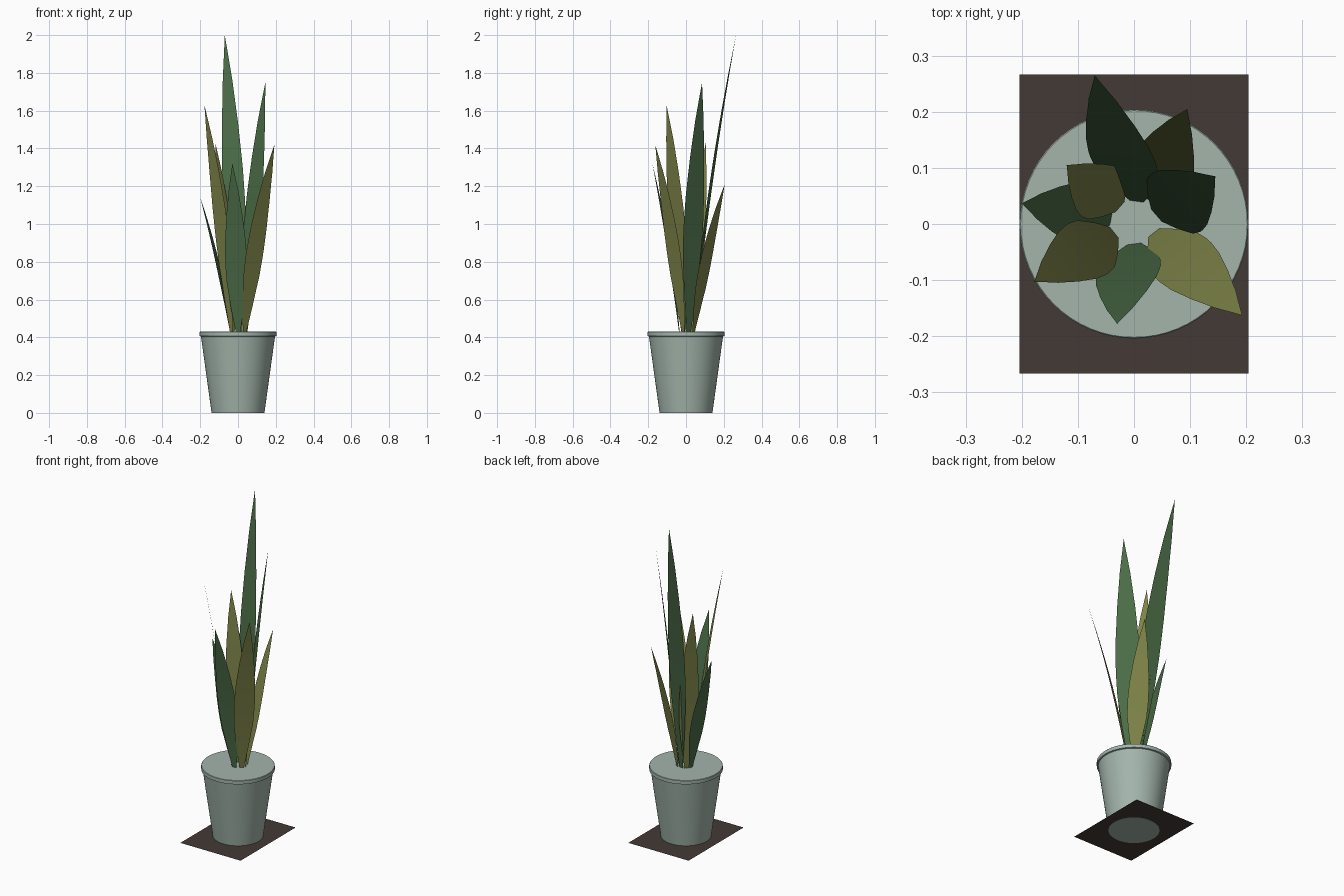
import bpy
import bmesh
from math import sin, cos, pi
from mathutils import Vector

old = bpy.data.objects.get("Cube")
if old:
    bpy.data.objects.remove(old, do_unlink=True)


def material(name, srgb):
    lin = [((c / 255 + 0.055) / 1.055) ** 2.4 for c in srgb] + [1.0]
    m = bpy.data.materials.new(name)
    m.use_nodes = True
    m.diffuse_color = lin
    bsdf = m.node_tree.nodes["Principled BSDF"]
    bsdf.inputs["Base Color"].default_value = lin
    bsdf.inputs["Roughness"].default_value = 0.8
    return m


GREEN = material("leaf green", (74, 107, 70))
OLIVE = material("leaf olive", (127, 133, 73))
GLAZE = material("pale grey green glaze", (163, 181, 171))
BROWN = material("dark brown", (68, 58, 53))


def finish(bm, name, mat):
    me = bpy.data.meshes.new(name)
    bm.to_mesh(me)
    bm.free()
    me.materials.append(mat)
    ob = bpy.data.objects.new(name, me)
    bpy.context.collection.objects.link(ob)
    bpy.ops.object.select_all(action='DESELECT')
    ob.select_set(True)
    bpy.context.view_layer.objects.active = ob
    bpy.ops.object.shade_smooth_by_angle(angle=0.6)
    return ob


# Pot: a lathed profile closed at bottom and top, with a thin rim
def make_pot(segments=64):
    profile = [(0.14, 0), (0.196, 0.405), (0.204, 0.407), (0.204, 0.428), (0.202, 0.43)]
    bm = bmesh.new()
    rings = [[bm.verts.new((r * cos(2 * pi * i / segments), r * sin(2 * pi * i / segments), z))
              for i in range(segments)] for r, z in profile]
    for low, high in zip(rings, rings[1:]):
        for i in range(segments):
            j = (i + 1) % segments
            bm.faces.new((low[i], low[j], high[j], high[i]))
    bm.faces.new(rings[0][::-1])
    bm.faces.new(rings[-1])
    finish(bm, "pot", GLAZE)


# Leaf: a pointed blade, narrow at the foot, bending gently outward
WIDTHS = [(0, 0.2), (0.15, 0.6), (0.3, 0.92), (0.42, 1), (0.55, 0.93), (0.7, 0.72), (0.85, 0.42), (1, 0)]


def blade_width(t):
    for (a, wa), (b, wb) in zip(WIDTHS, WIDTHS[1:]):
        if t <= b:
            return wa + (wb - wa) * (t - a) / (b - a)
    return 0


def make_leaf(name, foot, tip, side, mat, steps=20):
    foot, tip, side = Vector((*foot, 0.425)), Vector(tip), Vector((*side, 0))
    bm = bmesh.new()
    rows = []
    for k in range(steps):
        t = k / steps
        lean = 0.65 * t + 0.35 * t * t
        mid = foot.lerp(tip, lean)
        mid.z = foot.z + (tip.z - foot.z) * t
        half = side * blade_width(t)
        rows.append((bm.verts.new(mid - half), bm.verts.new(mid + half)))
    for a, b in zip(rows, rows[1:]):
        bm.faces.new((a[0], a[1], b[1], b[0]))
    bm.faces.new((rows[-1][0], rows[-1][1], bm.verts.new(tip)))
    finish(bm, name, mat)


make_pot()

make_leaf("leaf_back_tall", (0.005, 0.04), (-0.07, 0.265, 2.0), (0.06, -0.008), GREEN)
make_leaf("leaf_back_left", (0.03, 0.04), (0.095, 0.205, 1.21), (0.05, -0.03), OLIVE)
make_leaf("leaf_left", (0.04, 0.015), (0.145, 0.085, 1.75), (0.045, -0.052), GREEN)
make_leaf("leaf_front_left", (0.035, -0.015), (0.193, -0.163, 1.42), (0.046, 0.036), OLIVE)
make_leaf("leaf_front", (0, -0.035), (-0.03, -0.178, 1.32), (0.058, 0.008), GREEN)
make_leaf("leaf_front_right", (-0.035, -0.015), (-0.178, -0.103, 1.63), (0.036, -0.045), OLIVE)
make_leaf("leaf_right", (-0.04, 0.01), (-0.2, 0.037, 1.14), (0.01, 0.055), GREEN)
make_leaf("leaf_back_right", (-0.025, 0.03), (-0.12, 0.105, 1.43), (0.037, 0.042), OLIVE)

# Flat mat under the pot
bm = bmesh.new()
bm.faces.new([bm.verts.new((x * 0.204, y * 0.266, 0.001))
              for x, y in ((-1, -1), (1, -1), (1, 1), (-1, 1))])
finish(bm, "ground_mat", BROWN)
